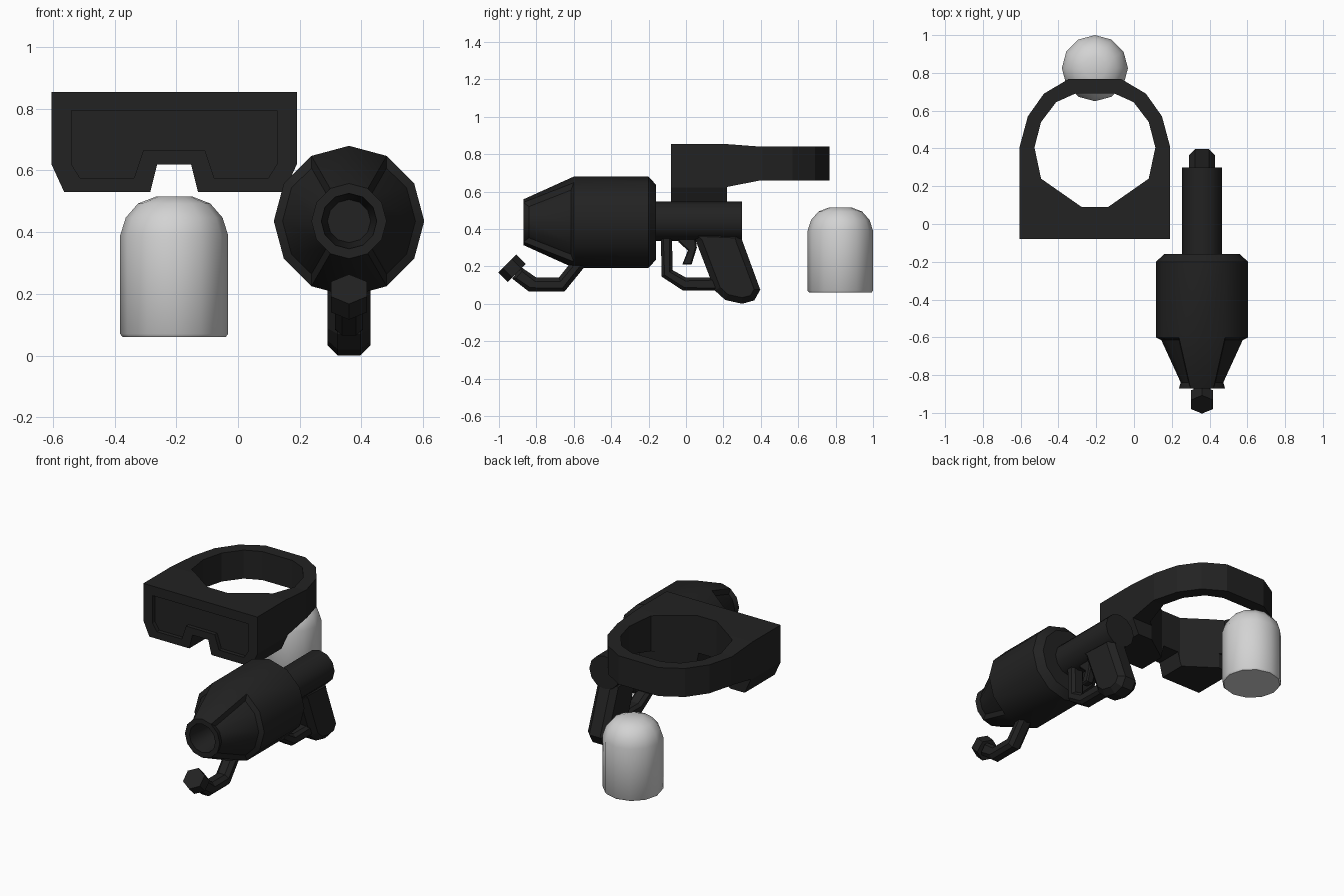
import bpy, bmesh, math
from mathutils import Vector

if "Cube" in bpy.data.objects:
    bpy.data.objects.remove(bpy.data.objects["Cube"])


def material(name, v):
    m = bpy.data.materials.new(name)
    m.diffuse_color = (v, v, v, 1)
    m.use_nodes = True
    m.node_tree.nodes["Principled BSDF"].inputs["Base Color"].default_value = m.diffuse_color
    return m


BLACK = material("matte black", 0.016)
WHITE = material("off white", 0.65)


def finish(name, bm, mat, smooth=None):
    bmesh.ops.recalc_face_normals(bm, faces=bm.faces)
    me = bpy.data.meshes.new(name)
    bm.to_mesh(me)
    bm.free()
    me.materials.append(mat)
    ob = bpy.data.objects.new(name, me)
    bpy.context.collection.objects.link(ob)
    if smooth:
        activate(ob)
        bpy.ops.object.shade_smooth_by_angle(angle=math.radians(smooth))
    return ob


def activate(ob):
    bpy.ops.object.select_all(action='DESELECT')
    ob.select_set(True)
    bpy.context.view_layer.objects.active = ob


def prism(name, pts, axis, lo, hi, chamfer=0, mat=BLACK):
    """Extrude a flat outline along an axis, optionally with chamfered caps."""
    def place(a, b, d):
        return {'x': (d, a, b), 'y': (a, d, b), 'z': (a, b, d)}[axis]
    bm = bmesh.new()
    lo, hi = lo + chamfer, hi - chamfer
    a = [bm.verts.new(place(*p, lo)) for p in pts]
    b = [bm.verts.new(place(*p, hi)) for p in pts]
    caps = [bm.faces.new(a), bm.faces.new(b)]
    n = len(pts)
    for i in range(n):
        j = (i + 1) % n
        bm.faces.new((a[i], a[j], b[j], b[i]))
    bmesh.ops.recalc_face_normals(bm, faces=bm.faces)
    if chamfer:
        for cap in caps:
            bmesh.ops.inset_region(bm, faces=[cap], thickness=chamfer, depth=chamfer)
    return finish(name, bm, mat)


def lathe(bm, profile, centre, axis, sides=12):
    """Turn (radius, distance) points around an axis."""
    rings = []
    for r, d in profile:
        ring = []
        for k in range(sides if r else 1):
            t = 2 * math.pi * k / sides
            u, v = r * math.sin(t), r * math.cos(t)
            off = (u, d, v) if axis == 'y' else (u, v, d)
            ring.append(bm.verts.new(Vector(centre) + Vector(off)))
        rings.append(ring)
    for p, q in zip(rings, rings[1:]):
        for k in range(sides):
            m = (k + 1) % sides
            if len(p) == 1:
                bm.faces.new((p[0], q[k], q[m]))
            elif len(q) == 1:
                bm.faces.new((p[k], p[m], q[0]))
            else:
                bm.faces.new((p[k], p[m], q[m], q[k]))
    bmesh.ops.recalc_face_normals(bm, faces=bm.faces)


def boolean(ob, cutter, op):
    mod = ob.modifiers.new("cut", 'BOOLEAN')
    mod.object, mod.operation, mod.solver = cutter, op, 'EXACT'
    activate(ob)
    bpy.ops.object.modifier_apply(modifier=mod.name)
    bpy.data.objects.remove(cutter)


def mirrored(half, cx):
    """Complete a symmetric outline from its right half."""
    return [(cx + a, b) for a, b in half] + [(cx - a, b) for a, b in reversed(half)]


# Visor: plan outline with a head opening, trimmed by side and front outlines
CX = -0.207
plan = mirrored([(0.398, -0.08), (0.398, 0.41), (0.355, 0.57), (0.27, 0.69), (0.14, 0.767)], CX)
opening = mirrored([(0.07, 0.09), (0.285, 0.24), (0.32, 0.405), (0.285, 0.54),
                    (0.205, 0.645), (0.105, 0.69)], CX)
side = [(-0.2, 0.53), (0.22, 0.53), (0.22, 0.625), (0.4, 0.66), (0.9, 0.66),
        (0.9, 0.84), (0.4, 0.84), (0.2, 0.855), (-0.2, 0.855)]
front = mirrored([(0.055, 0.62), (0.08, 0.52), (0.352, 0.52), (0.4, 0.625), (0.42, 0.9)], CX)
panel = mirrored([(0.1, 0.665), (0.13, 0.575), (0.305, 0.575), (0.333, 0.62), (0.333, 0.795)], CX)
visor = prism("visor_and_strap", plan, 'z', 0.4, 1.0)
boolean(visor, prism("opening_cutter", opening, 'z', 0.3, 1.1), 'DIFFERENCE')
boolean(visor, prism("side_trim", side, 'x', -1, 1), 'INTERSECT')
boolean(visor, prism("front_trim", front, 'y', -0.5, 1.2), 'INTERSECT')
boolean(visor, prism("panel_cutter", panel, 'y', -0.2, -0.055), 'DIFFERENCE')

# Torch body: hollow muzzle, cone, drum; recessed panels on both sides of the cone
TX, TZ = 0.36, 0.436
bm = bmesh.new()
lathe(bm, [(0, -0.68), (0.07, -0.68), (0.09, -0.87), (0.122, -0.87), (0.244, -0.6),
           (0.244, -0.2), (0.2, -0.16), (0, -0.16)], (TX, 0, TZ), 'y')
for s in (-1, 1):
    faces = []
    for f in bm.faces:
        c = f.calc_center_median()
        r = math.hypot(c.x - TX, c.z - TZ)
        if -0.8 < c.y < -0.65 and r > 0.13 and f.normal.x * s > 0.5:
            faces.append(f)
    bmesh.ops.inset_region(bm, faces=faces, thickness=0.025, depth=-0.02, use_even_offset=True)
finish("torch_body", bm, BLACK, 32)

# Rear barrel
bm = bmesh.new()
lathe(bm, [(0, -0.2), (0.105, -0.2), (0.105, 0.3), (0, 0.3)], (TX, 0, 0.441), 'y')
finish("torch_barrel", bm, BLACK, 32)

# Grip, trigger guard, trigger and pilot tube, all side outlines
parts = {
    "grip": (0.07, 0.033, [(0.04, 0.38), (0.28, 0.38), (0.30, 0.34), (0.397, 0.075), (0.365, 0.018),
                           (0.30, 0.0), (0.21, 0.02), (0.155, 0.07), (0.055, 0.33)]),
    "trigger_guard": (0.045, 0.018, [(-0.135, 0.38), (-0.13, 0.145), (-0.015, 0.07), (0.2, 0.07),
                                     (0.2, 0.14), (0.0, 0.14), (-0.072, 0.18), (-0.075, 0.38)]),
    "trigger": (0.025, 0.008, [(-0.05, 0.36), (0.05, 0.36), (0.058, 0.3), (0.03, 0.21),
                               (-0.02, 0.21), (0.01, 0.285), (-0.04, 0.33)]),
    "pilot_tube": (0.045, 0.022, [(-0.5, 0.25), (-0.54, 0.2), (-0.65, 0.065), (-0.84, 0.065),
                                  (-0.93, 0.135), (-0.88, 0.195), (-0.8, 0.14), (-0.68, 0.14),
                                  (-0.62, 0.215), (-0.59, 0.25)]),
}
for name, (half, chamfer, pts) in parts.items():
    prism(name, pts, 'x', TX - half, TX + half, chamfer)

# Hexagonal pilot nozzle, tilted upward
bm = bmesh.new()
lathe(bm, [(0, -0.036), (0.068, -0.036), (0.068, 0.036), (0, 0.036)], (0, 0, 0), 'y', 6)
nozzle = finish("pilot_nozzle", bm, BLACK)
nozzle.location = (TX, -0.93, 0.19)
nozzle.rotation_euler = (math.radians(-45), 0, 0)

# Canister with domed top
bm = bmesh.new()
lathe(bm, [(0, 0.06), (0.167, 0.06), (0.175, 0.07), (0.175, 0.39), (0.157, 0.447),
           (0.117, 0.493), (0.06, 0.515), (0, 0.516)], (CX, 0.825, 0), 'z')
finish("canister", bm, WHITE, 40)
